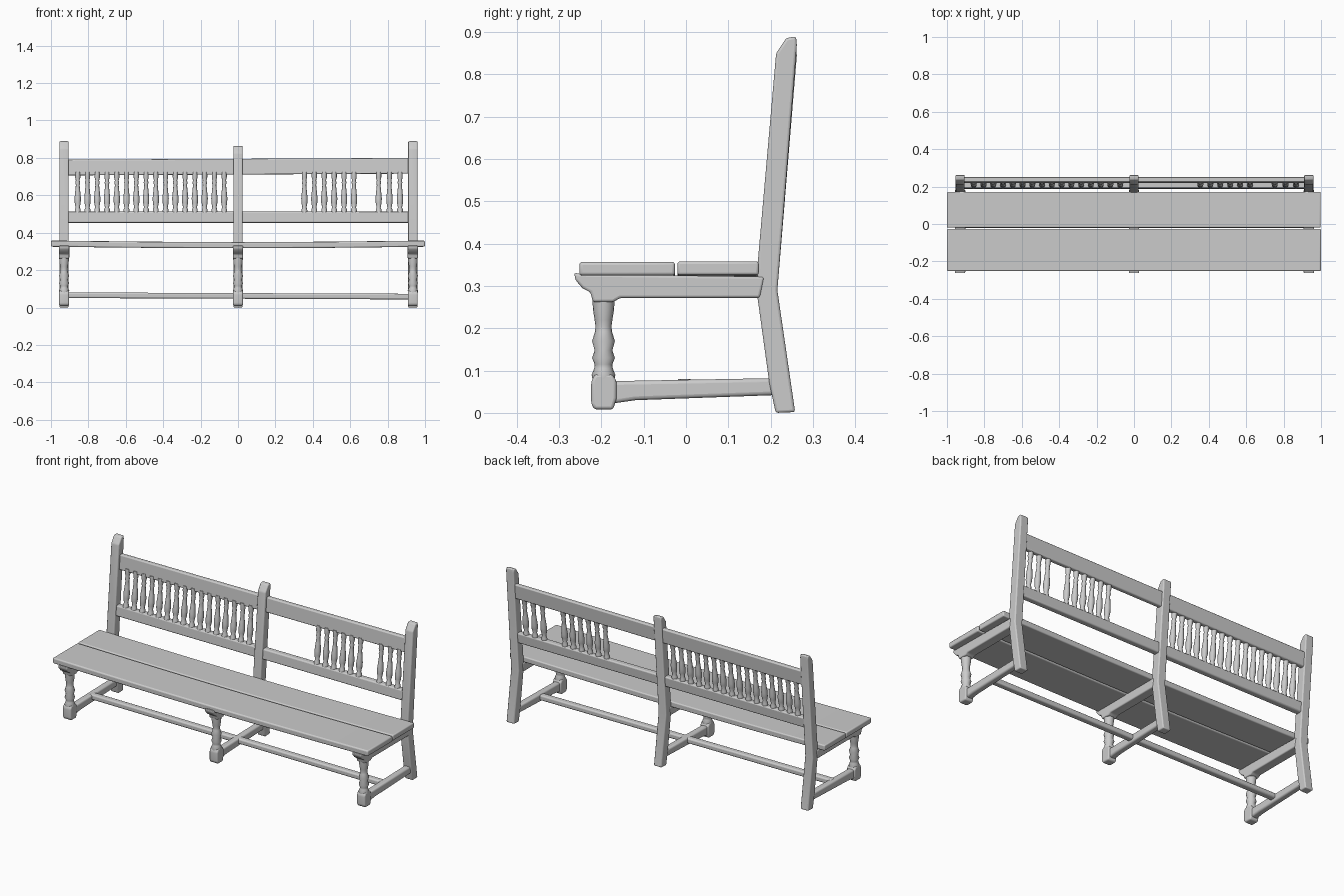
import bpy, bmesh, math

if "Cube" in bpy.data.objects:
    bpy.data.objects.remove(bpy.data.objects["Cube"])

FRAMES = (-0.93, 0.0, 0.935)      # x of the three leg frames


def finish(name, bm, bevel=0.0, angle=40):
    bmesh.ops.recalc_face_normals(bm, faces=bm.faces)
    me = bpy.data.meshes.new(name)
    bm.to_mesh(me)
    bm.free()
    ob = bpy.data.objects.new(name, me)
    bpy.context.collection.objects.link(ob)
    bpy.ops.object.select_all(action='DESELECT')
    bpy.context.view_layer.objects.active = ob
    ob.select_set(True)
    if bevel:
        b = ob.modifiers.new("bevel", 'BEVEL')
        b.width, b.segments, b.limit_method = bevel, 3, 'ANGLE'
        b.angle_limit = math.radians(25)
    bpy.ops.object.shade_smooth_by_angle(angle=math.radians(angle))
    return ob


def sweep(name, profile, x0, x1, steps=1, bevel=0.006, lift=lambda x: 0.0):
    """Carry a (y, z) profile along x, with an optional rise or sag."""
    bm = bmesh.new()
    rings = []
    for i in range(steps + 1):
        x = x0 + (x1 - x0) * i / steps
        rings.append([bm.verts.new((x, y, z + lift(x))) for y, z in profile])
    n = len(profile)
    for a, b in zip(rings, rings[1:]):
        for k in range(n):
            bm.faces.new((a[k], a[(k + 1) % n], b[(k + 1) % n], b[k]))
    bm.faces.new(rings[0])
    bm.faces.new(rings[-1])
    return finish(name, bm, bevel)


def lathe(name, profile, x, y, lean=0.0, sides=16):
    """Turn a (radius, z) profile; lean is the y shift per unit of height."""
    bm = bmesh.new()
    z0 = profile[0][1]
    rings = []
    for r, z in profile:
        rings.append([bm.verts.new((x + r * math.cos(2 * math.pi * k / sides),
                                    y + (z - z0) * lean + r * math.sin(2 * math.pi * k / sides), z))
                      for k in range(sides)])
    for a, b in zip(rings, rings[1:]):
        for k in range(sides):
            j = (k + 1) % sides
            bm.faces.new((a[k], a[j], b[j], b[k]))
    bm.faces.new(rings[0])
    bm.faces.new(rings[-1])
    return finish(name, bm, angle=60)


def rect(y0, y1, z0, z1, shear=0.0):
    return [(y0, z0), (y1, z0), (y1 + shear, z1), (y0 + shear, z1)]


# Seat: two planks sagging slightly towards the middle
def sag(x):
    return -0.008 * math.cos(x * math.pi / 2)


sweep("seat_front_plank", rect(-0.252, -0.026, 0.325, 0.357), -1, 1, 12, 0.007, sag)
sweep("seat_back_plank", rect(-0.02, 0.172, 0.326, 0.358), -1, 0.998, 12, 0.006, sag)

# Leg frames: back post, front leg, bearer and side stretcher
leg_profile = [(0.024, 0.07), (0.028, 0.09), (0.022, 0.105), (0.021, 0.115), (0.027, 0.13),
               (0.021, 0.148), (0.027, 0.17), (0.02, 0.192), (0.019, 0.205), (0.021, 0.22),
               (0.025, 0.245), (0.026, 0.265), (0.028, 0.285)]
for x in FRAMES:
    top = 0.865 if x == 0 else 0.89
    sweep("back_post", [(0.212, 0.0), (0.258, 0.002), (0.216, 0.29), (0.262, top - 0.02),
                        (0.26, top), (0.237, top - 0.004), (0.213, top - 0.04),
                        (0.17, 0.36), (0.168, 0.28), (0.197, 0.07)],
          x - 0.025, x + 0.025)
    lathe("front_leg", leg_profile, x, -0.195)
    sweep("front_foot", [(-0.216, 0.008), (-0.172, 0.008), (-0.164, 0.035), (-0.164, 0.075),
                         (-0.175, 0.092), (-0.215, 0.092), (-0.224, 0.075), (-0.224, 0.02)],
          x - 0.026, x + 0.026, bevel=0.009)
    sweep("seat_bearer", [(-0.262, 0.315), (-0.245, 0.295), (-0.226, 0.285), (-0.22, 0.262),
                          (-0.172, 0.262), (-0.155, 0.272), (0.175, 0.272), (0.185, 0.322),
                          (-0.25, 0.328), (-0.264, 0.332)],
          x - 0.028, x + 0.028)
    sweep("side_stretcher", [(-0.175, 0.022), (-0.12, 0.03), (0.21, 0.042),
                             (0.205, 0.082), (-0.175, 0.075)],
          x - 0.019, x + 0.019, bevel=0.009)

# Long floor stretcher through the middle of the frames
sweep("long_stretcher", rect(-0.022, 0.014, 0.047, 0.077), FRAMES[0], FRAMES[2], 4, 0.008,
      lambda x: -0.004 * x)

# Backrest rails
sweep("upper_rail", rect(0.218, 0.244, 0.711, 0.795, 0.007), FRAMES[0], FRAMES[2], 4, 0.006,
      lambda x: 0.005 * x)
sweep("lower_rail", rect(0.187, 0.222, 0.453, 0.512, 0.005), FRAMES[0], FRAMES[2], 4, 0.007)

# Turned spindles: a full row on the left, gaps on the right
spindle_profile = [(0.016, 0.505), (0.015, 0.525), (0.011, 0.535), (0.016, 0.56), (0.017, 0.585),
                   (0.013, 0.625), (0.01, 0.655), (0.013, 0.668), (0.01, 0.68), (0.014, 0.695),
                   (0.014, 0.725)]
spindle_x = [-0.857 + 0.0522 * i for i in range(16)]
spindle_x += [0.355 + 0.053 * i for i in range(6)] + [0.752, 0.81, 0.866]
for x in spindle_x:
    lathe("spindle", spindle_profile, x, 0.208, 0.09, 10)
